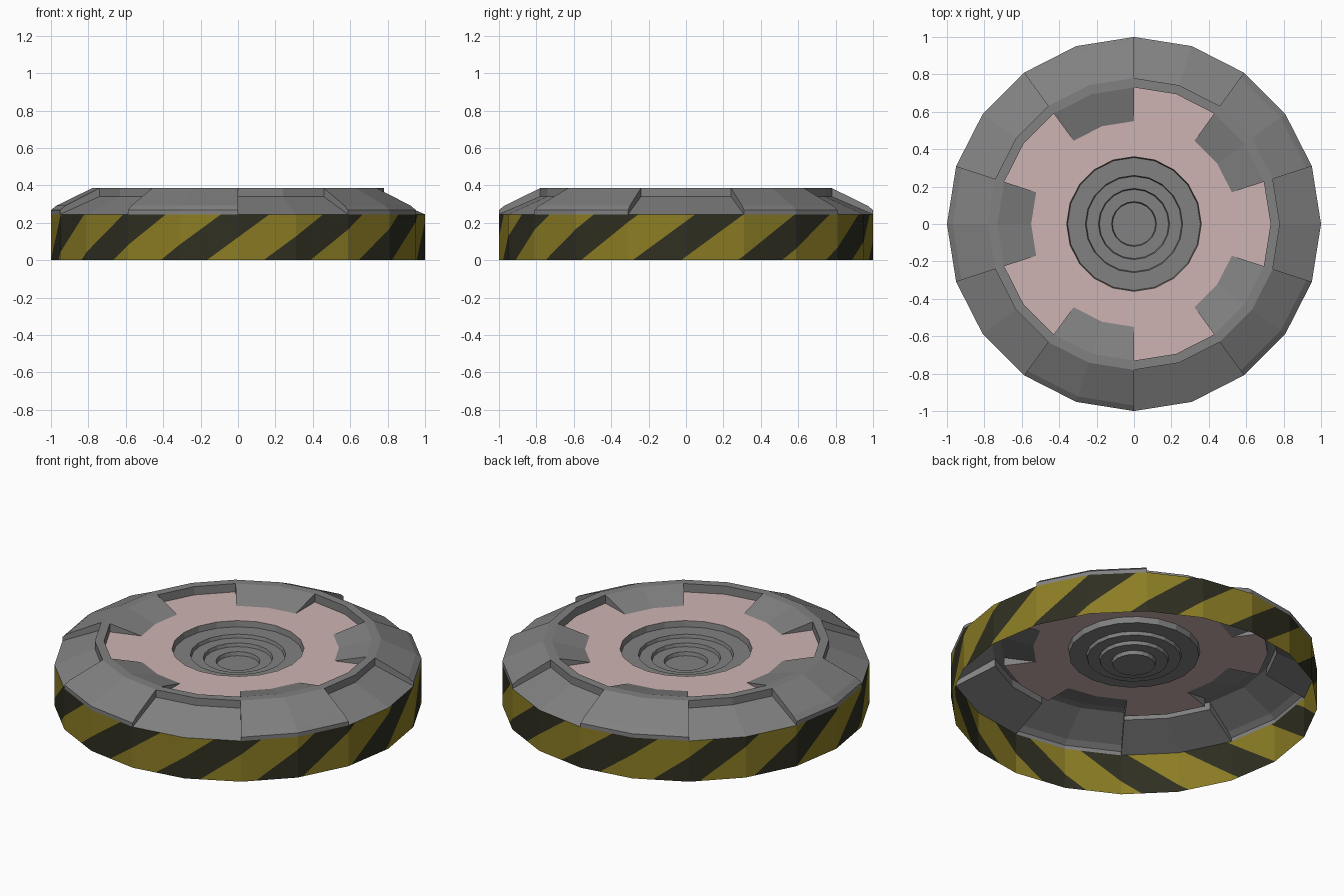
import bpy, bmesh, math
from mathutils import Vector

if "Cube" in bpy.data.objects:
    bpy.data.objects.remove(bpy.data.objects["Cube"])

N = 20
STEP = 2 * math.pi / N


def mat(name, rgb):
    m = bpy.data.materials.new(name)
    m.diffuse_color = (*rgb, 1)
    m.use_nodes = True
    m.node_tree.nodes["Principled BSDF"].inputs["Base Color"].default_value = m.diffuse_color
    return m


grey = mat("armour grey", (0.22, 0.22, 0.22))
pink = mat("pale pink", (0.62, 0.455, 0.445))
yellow = mat("hazard yellow", (0.26, 0.205, 0.018))
dark = mat("hazard dark", (0.028, 0.028, 0.015))


def finish(bm, name, mats):
    bmesh.ops.remove_doubles(bm, verts=bm.verts, dist=0.0005)
    me = bpy.data.meshes.new(name)
    bm.to_mesh(me)
    bm.free()
    for m in mats:
        me.materials.append(m)
    ob = bpy.data.objects.new(name, me)
    bpy.context.collection.objects.link(ob)
    return ob


def pt(k, r, z):
    return Vector((r * math.cos(k * STEP), r * math.sin(k * STEP), z))


def face(bm, pts):
    return bm.faces.new([bm.verts.new(p) for p in pts])


def sweep(bm, k, profile):
    """One 18 degree slice of a profile running from outside to inside."""
    for (r0, z0), (r1, z1) in zip(profile, profile[1:]):
        if r1 == 0:
            face(bm, [pt(k, r0, z0), pt(k + 1, r0, z0), (0, 0, z1)])
        else:
            face(bm, [pt(k, r0, z0), pt(k + 1, r0, z0), pt(k + 1, r1, z1), pt(k, r1, z1)])


def raised(k):
    return k % 4 in (1, 2)


TOP, DECK, BAND = 0.385, 0.335, 0.245
high = [(1, BAND), (1, 0.268), (0.97, 0.292), (0.78, TOP)]
low = [(1, BAND), (0.78, 0.34), (0.78, TOP)]
tab = [(0.78, TOP), (0.73, TOP), (0.55, DECK)]
lip = [(0.78, TOP), (0.73, TOP), (0.73, DECK)]

# Armour ring: raised plates with inner tabs alternate with sunken plates
bm = bmesh.new()
for k in range(N):
    sweep(bm, k, high + tab[1:] if raised(k) else low + lip[1:])
    if raised(k) != raised(k - 1):
        side = [pt(k, r, z) for r, z in high + [(0.78, 0.34)]]
        tab_side = [pt(k, r, z) for r, z in ((0.73, TOP), (0.55, DECK), (0.73, DECK))]
        if raised(k):
            face(bm, side)
            face(bm, tab_side)
        else:
            face(bm, side[::-1])
            face(bm, tab_side[::-1])
finish(bm, "armour_ring", [grey])

# Deck: flat ring notched around the tabs
bm = bmesh.new()
for k in range(N):
    sweep(bm, k, [(0.55, DECK), (0.36, DECK)])
    if not raised(k):
        sweep(bm, k, [(0.73, DECK), (0.55, DECK)])
finish(bm, "deck", [pink])

# Stepped round recess in the centre
bm = bmesh.new()
well = [(0.36, DECK), (0.355, 0.30), (0.26, 0.30), (0.255, 0.28), (0.19, 0.28),
        (0.185, 0.26), (0.12, 0.26), (0.115, 0.238), (0, 0.238)]
for k in range(N):
    sweep(bm, k, well)
finish(bm, "centre_well", [grey])

# Striped band: cut flat in (angle, height), then wrapped round the 20 sides
bm = bmesh.new()
for k in range(N):
    a, b = k * STEP, (k + 1) * STEP
    face(bm, [(a, 0, 0), (b, 0, 0), (b, 0, BAND), (a, 0, BAND)])
PERIOD, SLANT, FILL = 2 * math.pi / 11, 1.39, 0.54
START = 1.5 * math.pi - 0.17


def phase(a, z):
    return ((a - SLANT * z - START) / PERIOD) % 1


for i in range(-12, 14):
    for f in (0, FILL):
        bmesh.ops.bisect_plane(bm, geom=bm.verts[:] + bm.edges[:] + bm.faces[:], dist=1e-5,
                               plane_co=(START + (i + f) * PERIOD, 0, 0),
                               plane_no=(1, 0, -SLANT))
for f in bm.faces:
    c = f.calc_center_median()
    f.material_index = 0 if phase(c.x, c.z) < FILL else 1
for v in bm.verts:
    k = math.floor(v.co.x / STEP + 1e-5)
    t = v.co.x / STEP - k
    z = v.co.z
    v.co = pt(k, 1, z).lerp(pt(k + 1, 1, z), t)
finish(bm, "striped_band", [yellow, dark])
